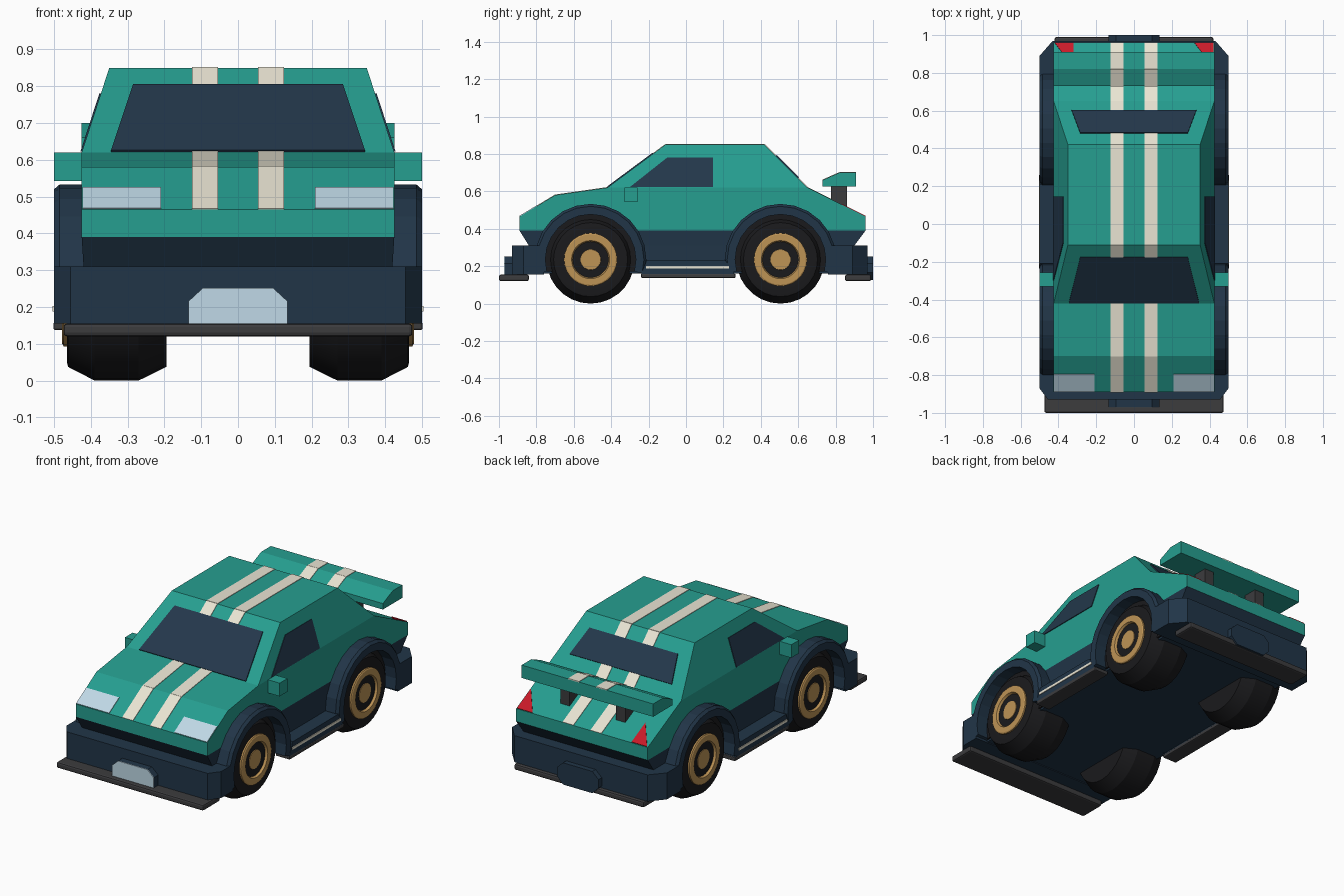
import bpy, bmesh, math
from mathutils import Vector

if "Cube" in bpy.data.objects:
    bpy.data.objects.remove(bpy.data.objects["Cube"])


def mat(name, rgb):
    m = bpy.data.materials.new(name)
    m.diffuse_color = [(c / 255) ** 2.2 for c in rgb] + [1]
    m.use_nodes = True
    m.node_tree.nodes["Principled BSDF"].inputs["Base Color"].default_value = m.diffuse_color
    return m


TEAL = mat("teal", (42, 157, 143))
NAVY = mat("navy", (38, 56, 73))
GLASS = mat("glass", (40, 58, 76))
CREAM = mat("cream", (233, 228, 210))
GOLD = mat("gold", (188, 146, 86))
RUBBER = mat("rubber", (32, 32, 34))
GREY = mat("dark_grey", (62, 62, 64))
LAMP = mat("lamp", (190, 216, 230))
RED = mat("red", (200, 32, 45))


def build(name, material, solids, smooth=False, bevel=0):
    """Each solid is a list of equal-sized point rings, lofted and capped."""
    bm = bmesh.new()
    for rings in solids:
        vs = [[bm.verts.new(p) for p in r] for r in rings]
        n = len(vs[0])
        for a, b in zip(vs, vs[1:]):
            for i in range(n):
                j = (i + 1) % n
                bm.faces.new((a[i], a[j], b[j], b[i]))
        bm.faces.new(vs[0][::-1])
        bm.faces.new(vs[-1])
    bmesh.ops.recalc_face_normals(bm, faces=bm.faces)
    me = bpy.data.meshes.new(name)
    bm.to_mesh(me)
    bm.free()
    me.materials.append(material)
    ob = bpy.data.objects.new(name, me)
    bpy.context.collection.objects.link(ob)
    if bevel:
        mod = ob.modifiers.new("bevel", 'BEVEL')
        mod.width, mod.segments = bevel, 2
    if smooth:
        bpy.ops.object.select_all(action='DESELECT')
        ob.select_set(True)
        bpy.context.view_layer.objects.active = ob
        bpy.ops.object.shade_smooth_by_angle(angle=math.radians(25))
    return ob


def side(pts, x0, x1):          # (y, z) outline extruded along x
    return [[(x, y, z) for y, z in pts] for x in (x0, x1)]


def plan(pts, z0, z1):          # (x, y) outline extruded along z
    return [[(x, y, z) for x, y in pts] for z in (z0, z1)]


def face(pts, y0, y1):          # (x, z) outline extruded along y
    return [[(x, y, z) for x, z in pts] for y in (y0, y1)]


def box(x0, x1, y0, y1, z0, z1):
    return plan([(x0, y0), (x1, y0), (x1, y1), (x0, y1)], z0, z1)


def frustum(levels):            # levels of (half width, y0, y1, z)
    return [[(-w, a, z), (w, a, z), (w, b, z), (-w, b, z)] for w, a, b, z in levels]


def panel(pts, t):              # thin plate on a flat surface
    p = [Vector(q) for q in pts]
    n = (p[1] - p[0]).cross(p[2] - p[0]).normalized() * t
    return [[q - n for q in p], [q + n for q in p]]


def lathe(prof, cx, cy, cz, s, n=28):   # (x, r) profile turned about the axle
    return [[(s * x + cx, cy + r * math.sin(2 * math.pi * i / n),
              cz + r * math.cos(2 * math.pi * i / n)) for i in range(n)] for x, r in prof]


SIDES, AXLES, WZ = (1, -1), (-0.51, 0.505), 0.235
TOP = [(-.89, .465), (-.70, .58), (-.42, .62), (-.11, .85), (.42, .85), (.65, .62), (.96, .465)]


def top_z(y):
    for (a, za), (b, zb) in zip(TOP, TOP[1:]):
        if y <= b:
            return za + (zb - za) * (y - a) / (b - a)


def on_top(pts, t):             # (x, y) outline laid on one top surface
    return panel([(x, y, top_z(y)) for x, y in pts], t)


# Main shell, cabin and lower tub
build("upper_body", TEAL, [side([(-.89, .39)] + TOP[:3] + TOP[5:] + [(.96, .39)], -.425, .425)])
build("cabin", TEAL, [frustum([(.425, -.42, .65, .62), (.35, -.11, .42, .85)])])
build("lower_body", NAVY, [frustum([(.42, -.84, .90, .16), (.42, -.84, .90, .31),
                                    (.425, -.89, .96, .39)])])

# Windows
build("windscreen", GLASS, [on_top([(-.345, -.418), (.345, -.418), (.285, -.175), (-.285, -.175)], .006)])
build("rear_window", GLASS, [on_top([(-.285, .48), (.285, .48), (.33, .60), (-.33, .60)], .006)])
win = [(-.30, .622), (-.10, .78), (.145, .78), (.145, .622)]
build("side_windows", GLASS, [panel([(s * (.425 - (z - .62) * .326), y, z) for y, z in win], .004)
                              for s in SIDES])

# Racing stripes following the top line and the spoiler
SPOILER = [(.73, .625), (.73, .66), (.82, .70), (.91, .70), (.91, .625)]
stripes = []
for s in SIDES:
    for line in (TOP, SPOILER[1:4]):
        for (a, za), (b, zb) in zip(line, line[1:]):
            stripes.append(panel([(s * .055, a, za), (s * .125, a, za),
                                  (s * .125, b, zb), (s * .055, b, zb)], .003))
build("stripes", CREAM, stripes)

# Lamps
build("headlights", LAMP, [on_top([(s * .21, -.888), (s * .423, -.888), (s * .423, -.795),
                                   (s * .21, -.795)], .004) for s in SIDES])
build("tail_lights", RED, [on_top([(x, .958), (x + .10, .958), (tip, .83)], .004)
                           for x, tip in ((-.42, -.32), (.32, .42))])

# Rear spoiler and struts
build("spoiler", TEAL, [side(SPOILER, -.425, .425)])
build("spoiler_struts", GREY, [box(s * .18 - .03, s * .18 + .03, .775, .86, .49, .63) for s in SIDES])

# Door mirrors
build("mirrors", TEAL, [box(s * .42, s * .50, -.33, -.258, .543, .62) for s in SIDES])

# Bumpers with chamfered corners
build("front_bumper", NAVY, [plan([(-.5, -.76), (-.5, -.87), (-.455, -.93), (.455, -.93),
                                   (.5, -.87), (.5, -.76)], .155, .31)])
build("rear_bumper", NAVY, [plan([(-.5, .76), (-.5, .89), (-.43, .97), (.43, .97),
                                  (.5, .89), (.5, .76)], .155, .31)])
GRILLE = [(-.135, .155), (-.135, .215), (-.095, .252), (.095, .252), (.135, .215), (.135, .155)]
build("grille_block", NAVY, [face(GRILLE, -.968, -.92)])
build("grille_face", LAMP, [face(GRILLE, -.972, -.966)])
build("rear_plate_block", NAVY, [face([(-.135, .165), (-.135, .215), (-.095, .252), (.095, .252),
                                       (.135, .215), (.135, .165), (.095, .125), (-.095, .125)],
                                      .95, 1.0)])
build("front_splitter", GREY, [box(-.475, .475, -1.0, -.84, .12, .155)], bevel=.01)
build("rear_diffuser", GREY, [box(-.42, .42, .85, .99, .12, .155)], bevel=.01)

# Side sills with trim strips
build("sills", NAVY, [side([(-.24, .155), (-.21, .232), (.21, .232), (.26, .155)], s * .41, s * .5)
                      for s in SIDES])
build("skirts", GREY, [box(s * .41, s * .502, -.24, .265, .137, .16) for s in SIDES], bevel=.006)
build("sill_trim", CREAM, [box(s * .49, s * .504, -.215, .23, .188, .202) for s in SIDES])

# Wheel arches: a square section swept around each wheel, with dark wells behind
angles = [math.radians(-15 + 210 * i / 14) for i in range(15)]
arches, wells = [], []
for s in SIDES:
    for cy in AXLES:
        def arc(a, r, x):
            return (s * x, cy + r * math.cos(a), WZ + r * math.sin(a))
        arches.append([[arc(a, .242, .40), arc(a, .298, .40), arc(a, .298, .485),
                        arc(a, .285, .5), arc(a, .242, .5)] for a in angles])
        wells.append([[arc(a, .25, x) for a in angles] for x in (.38, .43)])
build("wheel_arches", NAVY, arches)
build("wheel_wells", RUBBER, wells)

# Wheels
TYRE = [(.195, .13), (.195, .198), (.27, .235), (.39, .235), (.462, .198), (.465, .185), (.465, .13)]
RIM = [(.44, .142), (.474, .142), (.478, .135), (.478, .102), (.448, .088), (.448, .06),
       (.468, .054), (.468, .02)]
for label, prof, m in (("tyre", TYRE, RUBBER), ("rim", RIM, GOLD)):
    for cy, end in zip(AXLES, ("front", "rear")):
        for s, hand in zip(SIDES, ("right", "left")):
            build(f"{end}_{hand}_{label}", m, [lathe(prof, 0, cy, WZ, s)], smooth=True)
